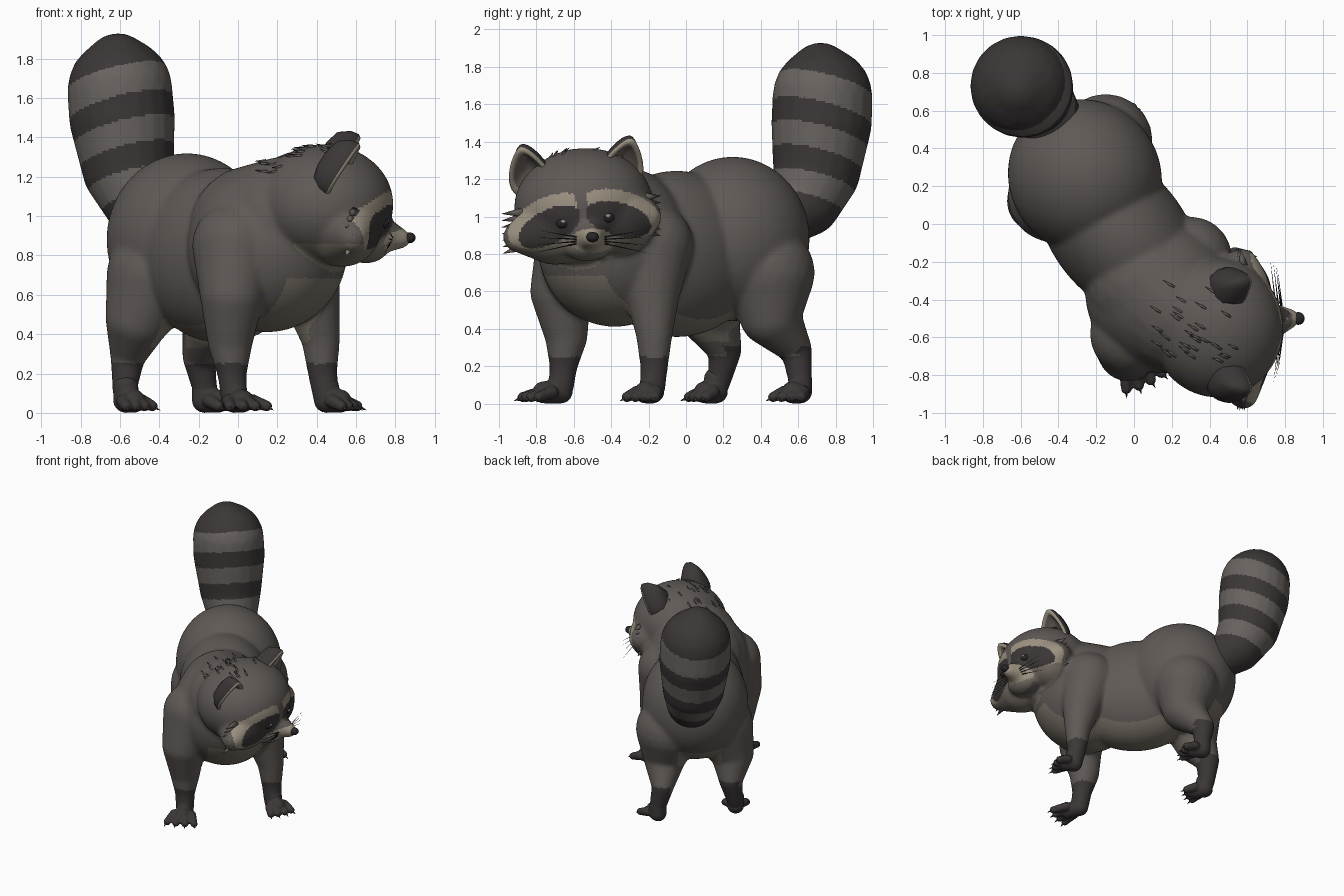
import bpy, bmesh, math, random
from mathutils import Vector, Matrix
from mathutils.bvhtree import BVHTree

if "Cube" in bpy.data.objects:
    bpy.data.objects.remove(bpy.data.objects["Cube"])

random.seed(4)
V = Vector
YAW = math.atan2(-0.76, 0.65)          # the body runs diagonally, the head looks to +x


def material(name, r, g, b):
    m = bpy.data.materials.new(name)
    m.diffuse_color = (r, g, b, 1)
    m.use_nodes = True
    m.node_tree.nodes["Principled BSDF"].inputs["Base Color"].default_value = m.diffuse_color
    return m


FUR, DARK, STRIPE, CREAM, BELLY, BLACK, GLINT, INNER = range(8)
MATS = [material("grey brown fur", .115, .101, .092), material("dark fur", .045, .038, .038),
        material("light tail fur", .14, .125, .115), material("cream fur", .33, .285, .22),
        material("beige belly fur", .19, .165, .135), material("black", .022, .019, .02),
        material("eye glint", .25, .25, .25), material("inner ear", .14, .122, .105)]


def finish(name, bm, rule=FUR):
    """Turn a bmesh into an object; rule is a colour index or a function of (centre, normal)."""
    bmesh.ops.recalc_face_normals(bm, faces=bm.faces)
    me = bpy.data.meshes.new(name)
    bm.to_mesh(me)
    bm.free()
    ob = bpy.data.objects.new(name, me)
    bpy.context.collection.objects.link(ob)
    paint(me, rule)
    return ob


def paint(me, rule):
    me.materials.clear()
    for m in MATS:
        me.materials.append(m)
    for p in me.polygons:
        p.material_index = rule(p.center, p.normal) if callable(rule) else rule
        p.use_smooth = True


def ball(bm, c, r, yaw=0, roll=0, sub=4):
    mat = (Matrix.Translation(c) @ Matrix.Rotation(yaw, 4, 'Z') @ Matrix.Rotation(roll, 4, 'X')
           @ Matrix.Diagonal((*r, 1)))
    bmesh.ops.create_icosphere(bm, subdivisions=sub, radius=1, matrix=mat)


def limb(bm, pts, steps=8):
    """Chain of spheres through (x, y, z, radius) points."""
    for a, b in zip(pts, pts[1:]):
        for i in range(steps + 1):
            x, y, z, r = V(a).lerp(V(b), i / steps)
            ball(bm, (x, y, z), (r, r, r), sub=3)


def cone(bm, p, d, length, r, sides=6):
    d = V(d).normalized()
    mat = Matrix.Translation(V(p) + d * length / 2) @ d.to_track_quat('Z', 'Y').to_matrix().to_4x4()
    bmesh.ops.create_cone(bm, cap_ends=True, segments=sides, radius1=r, radius2=0,
                          depth=length, matrix=mat)


def blend(name, bm, voxel, smooth, rule):
    """Fuse overlapping volumes into one smooth skin and colour it."""
    ob = finish(name, bm)
    mod = ob.modifiers.new("fuse", 'REMESH')
    mod.mode, mod.voxel_size = 'VOXEL', voxel
    mod = ob.modifiers.new("soften", 'SMOOTH')
    mod.factor, mod.iterations = 0.5, smooth
    dg = bpy.context.evaluated_depsgraph_get()
    me = bpy.data.meshes.new_from_object(ob.evaluated_get(dg))
    ob.modifiers.clear()
    ob.data = me
    paint(me, rule)
    return ob


# ---- body, head and legs as one skin
def coat(c, n):
    if c.z < (0.31 if c.x < -.1 and n.y > .2 else 0.25):
        return DARK
    # face mask in the tilted frame of the head
    if c.x > 0.56 and n.x > 0.15 and c.z > 0.74:
        y, z = c.y + .545, c.z - .965
        u, v = y * .995 + z * .105, z * .995 - y * .105
        a, s, k = abs(u) - .185, .36, .93
        p, q = a * k - v * s, a * s + v * k
        if c.x > 0.6 and ((c.y + .5) / .12) ** 2 + ((c.z - .87) / .065) ** 2 < 1:
            return CREAM
        if (p / .18) ** 2 + (q / .09) ** 2 < 1:
            return DARK
        if abs(u) > .03 and (p / .225) ** 2 + ((q - .035) / .12) ** 2 < 1:
            return CREAM
        if v < -.07:
            return BELLY
    # underside and throat
    lat = (c.x + .05) * .76 + (c.y + .08) * .65
    if n.z < -0.35 and abs(lat) < .21 and .33 < c.z < .86 and not (c.x < -.3 and c.z > .6):
        return BELLY
    return FUR


bm = bmesh.new()
ball(bm, (-.26, .25, .88), (.42, .40, .44), YAW)             # rump
ball(bm, (-.08, -.05, .80), (.52, .35, .445), YAW)           # waist
ball(bm, (.15, -.38, .84), (.42, .40, .43), YAW)             # chest
limb(bm, [(.08, -.32, .93, .33), (.24, -.46, .97, .335), (.43, -.54, 1.03, .30)])    # neck
ball(bm, (.44, -.55, 1.06), (.35, .37, .305), .03, .12)      # skull
limb(bm, [(.53, -.70, .94, .20), (.58, -.90, .89, .08)])     # cheeks
limb(bm, [(.53, -.36, .99, .20), (.57, -.22, 1.0, .09)])
limb(bm, [(.62, -.53, .92, .15), (.75, -.51, .90, .085), (.83, -.50, .885, .05)])  # muzzle
ball(bm, (.65, -.53, .85), (.12, .14, .09))                  # chin
LEGS = [  # path from shoulder or hip to ankle
    [(-.01, -.58, .85, .225), (-.03, -.67, .6, .165), (-.04, -.64, .36, .115), (-.03, -.655, .2, .075), (-.02, -.67, .08, .07)],
    [(.30, -.18, .85, .22), (.37, -.18, .6, .15), (.42, -.17, .38, .1), (.43, -.17, .2, .075), (.45, -.18, .08, .07)],
    [(-.42, .15, .7, .25), (-.51, .12, .48, .165), (-.56, .21, .29, .09), (-.575, .18, .13, .065), (-.57, .16, .08, .065)],
    [(-.15, .44, .7, .25), (-.12, .45, .47, .165), (-.20, .59, .29, .085), (-.17, .61, .13, .065), (-.16, .61, .08, .065)]]
for path in LEGS:
    limb(bm, path)
body = blend("body", bm, .0125, 17, coat)

# ---- paws with four toes and claws
PAWS = [("front_paw_near", -.02, -.67, .09, -.20), ("front_paw_far", .45, -.18, .15, -.08),
        ("rear_paw_near", -.57, .16, .09, -.13), ("rear_paw_far", -.17, .61, .15, -.09)]
for name, x, y, dx, dy in PAWS:
    bm, claws = bmesh.new(), bmesh.new()
    d = V((dx, dy, 0))
    L, o = d.length, V((x, y, 0))
    d.normalize()
    limb(bm, [(x, y, .13, .065), (x, y, .065, .065), (*(o + d * L * .45 + V((0, 0, .06))), .06)], 4)
    for t in (-21, -7, 7, 21):
        e = Matrix.Rotation(math.radians(t), 3, 'Z') @ d
        side = V((-d.y, d.x, 0)) * (t / 21 * .035)
        a, b = o + side + e * L * .4, o + side + e * (L - .03)
        limb(bm, [(a.x, a.y, .06, .036), (b.x, b.y, .035, .028)], 4)
        cone(claws, b + V((0, 0, .035)), e + V((0, 0, -.45)), .055, .014)
    blend(name, bm, .01, 2, DARK)
    finish(name + "_claws", claws, DARK)


# ---- ringed tail
def rings(c, n):
    s = c.z - .25 * ((c.x + .58) - (c.y - .71))
    return (DARK, STRIPE)[sum(s < b for b in (1.72, 1.56, 1.43, 1.30, 1.17, 1.04)) % 2]


bm = bmesh.new()
limb(bm, [(-.38, .48, .96, .14), (-.50, .64, 1.08, .19), (-.56, .70, 1.25, .235), (-.59, .725, 1.5, .27),
          (-.60, .73, 1.64, .268), (-.61, .72, 1.76, .17)])
blend("tail", bm, .0125, 8, rings)

# ---- ears: cupped shells lofted from one egg outline
N = 24
LAYERS = [(.3, -.12), (.7, -.10), (.95, -.045), (1, 0), (.93, .015), (.74, 0), (.5, -.04), (.1, -.06)]
for name, side, c in (("near_ear", -1, (.53, -.84, 1.23)), ("far_ear", 1, (.53, -.335, 1.275))):
    up = V((.5, side * .25, .83)).normalized()
    out = V((.83, side * .12, -.5))
    out = (out - up * out.dot(up)).normalized()
    wide = up.cross(out)
    bm = bmesh.new()
    loops = []
    for k, dep in LAYERS:
        loop = []
        for i in range(N):
            t = 2 * math.pi * i / N
            w = .112 * math.cos(t) * (1 - .42 * math.sin(t))
            loop.append(bm.verts.new(V(c) + wide * w * k + up * .17 * math.sin(t) * k + out * dep))
        loops.append(loop)
    bm.faces.new(loops[0])
    for a, b in zip(loops, loops[1:]):
        for i in range(N):
            bm.faces.new((a[i], a[i - 1], b[i - 1], b[i]))
    bm.faces.new(loops[-1])
    ear = finish(name, bm, DARK)
    for j, p in enumerate(ear.data.polygons):      # back dark, rim cream, hollow grey
        row = (j - 1) // N
        p.material_index = DARK if row < 3 else CREAM if row < 5 else INNER

# ---- eyes set on the face, nose and whiskers
tree = BVHTree.FromPolygons([v.co for v in body.data.vertices],
                            [p.vertices for p in body.data.polygons])


def on_face(y, z):
    return tree.ray_cast(V((2, y, z)), V((-1, 0, 0)))[0]


eyes, glints = bmesh.new(), bmesh.new()
for y, z in ((-.66, .965), (-.42, .995)):
    p = on_face(y, z)
    ball(eyes, p - V((.014, 0, 0)), (.025, .036, .028), sub=3)
    ball(glints, p + V((.006, .004, .008)), (.008, .015, .011), sub=2)
finish("eyes", eyes, BLACK)
finish("eye_glints", glints, GLINT)
tip = on_face(-.50, .89)
bm = bmesh.new()
ball(bm, (max(tip.x - .005, .82), -.50, .89), (.034, .034, .028), sub=3)
finish("nose", bm, BLACK)
bm = bmesh.new()
for side in (-1, 1):
    for k in range(4):
        p = on_face(-.51 + side * .075, .855 + .012 * k)
        cone(bm, p, (-.12, side, -.22 + .13 * k), .26 - .02 * k, .004, 4)
finish("whiskers", bm, BLACK)

# ---- pointed fur on the cheeks, crown and shoulders
bm = bmesh.new()
for i in range(7):
    z = .82 + i * .03
    cone(bm, (.565 + .012 * (i % 4), -.87, z + .02), (-.15, -1, -.35 + .05 * i), .12, .03, 5)
    cone(bm, (.555 + .012 * (i % 4), -.23, z + .10), (-.15, 1, -.25 + .06 * i), .10, .03, 5)
finish("cheek_tufts", bm, lambda c, n: CREAM if c.z < .87 and n.x > .3 else FUR)
bm = bmesh.new()
for i in range(34):
    x, y = random.uniform(.12, .55), random.uniform(-.75, -.3)
    hit, n = tree.ray_cast(V((x, y, 3)), V((0, 0, -1)))[:2]
    if hit and hit.z > 1.05:
        along = V((-.75, .45, 0))
        along -= n * along.dot(n)
        cone(bm, hit - n * .006, along + n * .22, .07, .011, 4)
finish("crown_tufts", bm, FUR)
